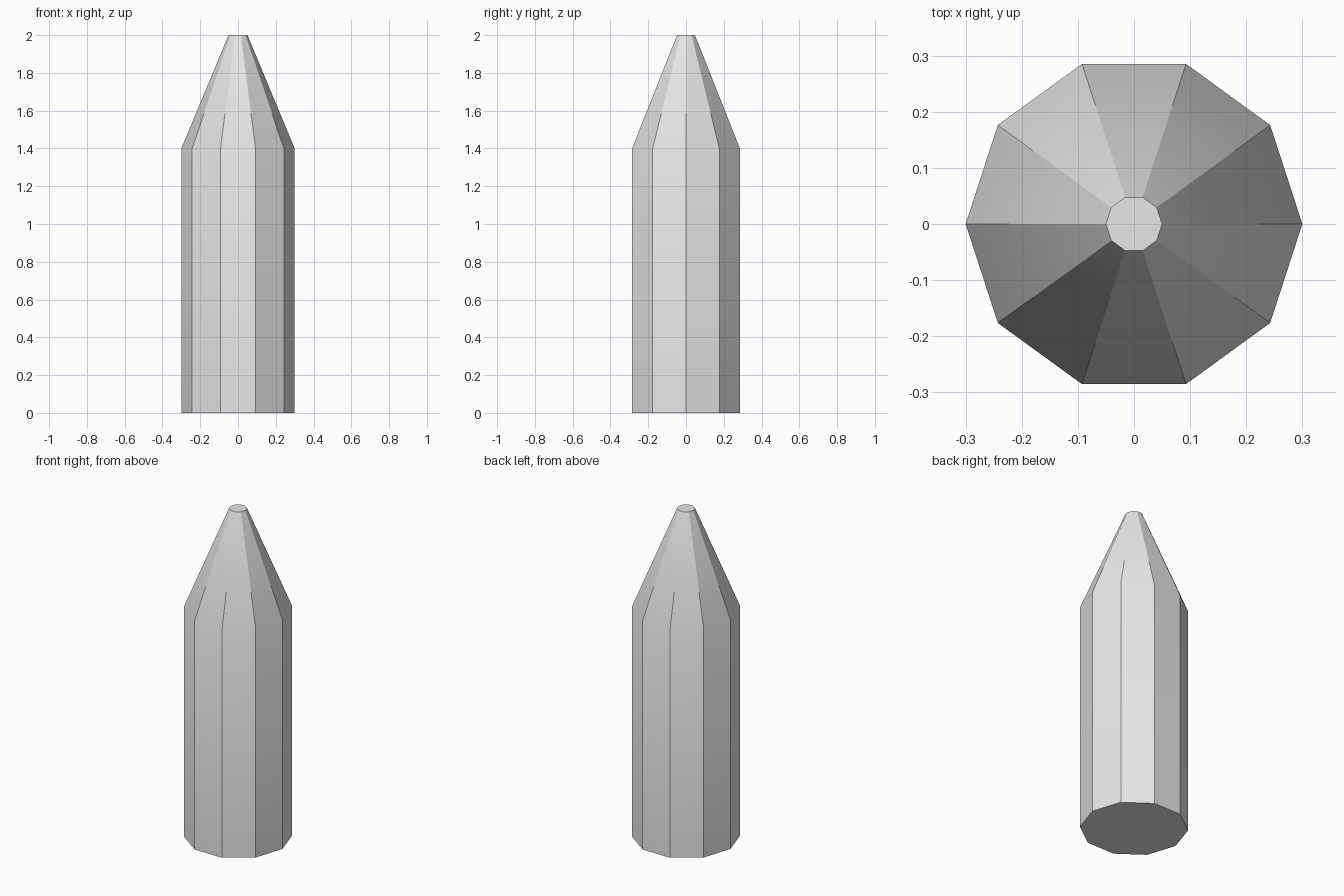
import bpy
import bmesh
from math import cos, sin, tau, radians

cube = bpy.data.objects.get("Cube")
if cube:
    bpy.data.objects.remove(cube, do_unlink=True)

SIDES = 10
RINGS = [(0.30, 0.0), (0.30, 1.4), (0.05, 2.0)]  # radius, height

# Plain grey surface
grey = bpy.data.materials.new("light_grey")
grey.use_nodes = True
colour = (0.8, 0.8, 0.8, 1)
grey.diffuse_color = colour
grey.node_tree.nodes["Principled BSDF"].inputs["Base Color"].default_value = colour

# Ten-sided shaft with a tapered, blunt tip
bm = bmesh.new()
rings = [[bm.verts.new((r * cos(tau * i / SIDES), r * sin(tau * i / SIDES), z))
          for i in range(SIDES)] for r, z in RINGS]
for low, high in zip(rings, rings[1:]):
    for i in range(SIDES):
        j = (i + 1) % SIDES
        bm.faces.new((low[i], low[j], high[j], high[i]))
bm.faces.new(rings[0][::-1])
bm.faces.new(rings[-1])

mesh = bpy.data.meshes.new("pointed_post")
bm.to_mesh(mesh)
bm.free()
mesh.materials.append(grey)
post = bpy.data.objects.new("pointed_post", mesh)
bpy.context.collection.objects.link(post)

# Blend only the shoulder; keep the long edges crisp
bpy.ops.object.select_all(action='DESELECT')
post.select_set(True)
bpy.context.view_layer.objects.active = post
bpy.ops.object.shade_smooth_by_angle(angle=radians(30))
